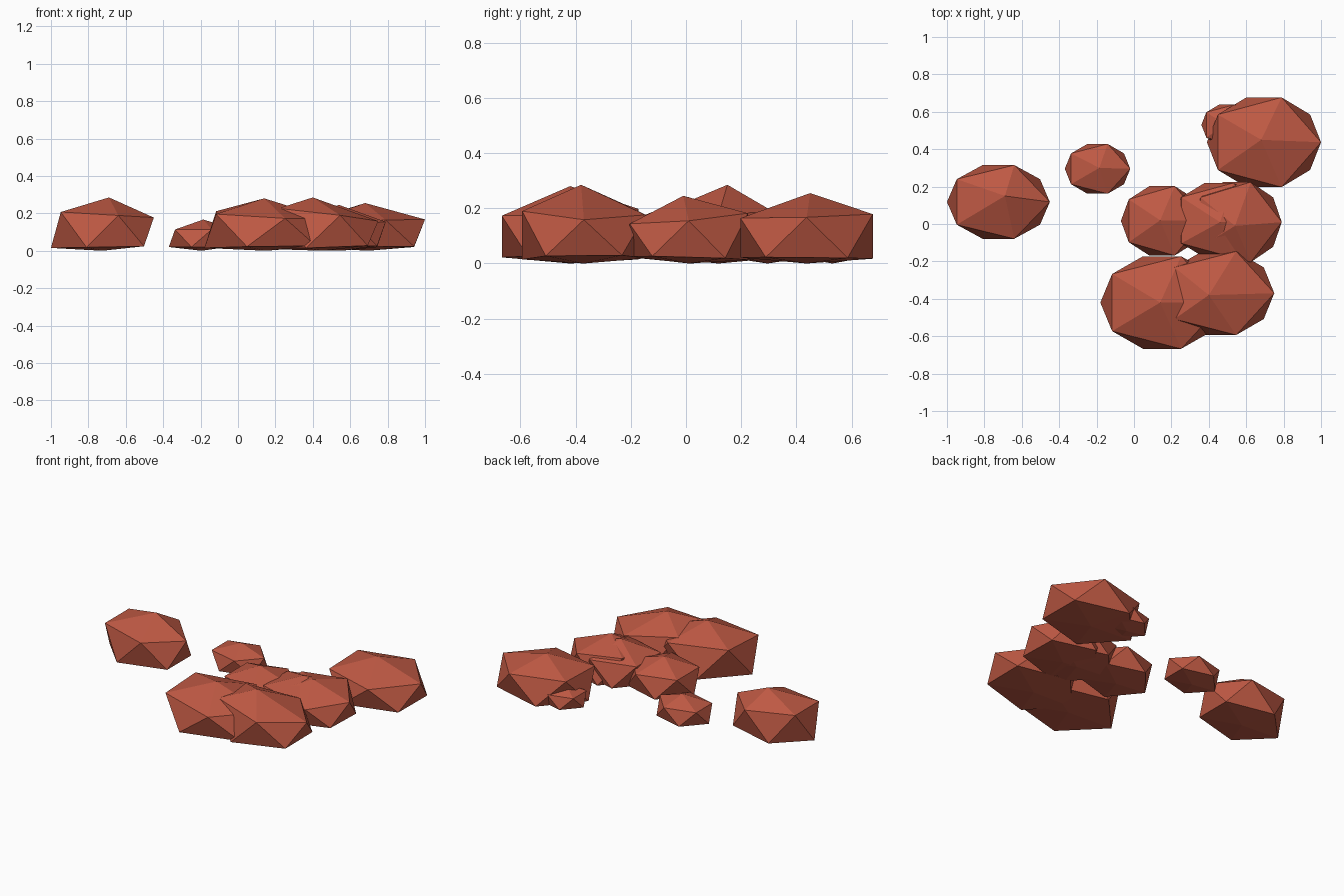
import bpy, bmesh, math

if "Cube" in bpy.data.objects:
    bpy.data.objects.remove(bpy.data.objects["Cube"])

clay = bpy.data.materials.new("red_clay")
clay.diffuse_color = (0.52, 0.10, 0.057, 1.0)
clay.use_nodes = True
clay.node_tree.nodes["Principled BSDF"].inputs["Base Color"].default_value = clay.diffuse_color


def rock(name, centre, radii, apex, tilt=(0.0, 0.0)):
    """Faceted rock: a squashed icosahedron with a flattened underside."""
    cx, cy = centre
    rx, ry = radii
    bm = bmesh.new()
    ring = []
    for i in range(10):                       # even = upper ring, odd = lower ring
        a = math.radians(36 * i)
        dx, dy = rx * math.cos(a), ry * math.sin(a)
        if i % 2 == 0:
            z = 0.68 * apex[2] + tilt[0] * dx + tilt[1] * dy
        else:
            z = max(0.0, 0.02 - 0.3 * (tilt[0] * dx + tilt[1] * dy))
        ring.append(bm.verts.new((cx + dx, cy + dy, z)))
    top = bm.verts.new(apex)
    base = bm.verts.new((cx, cy, 0.0))
    for i in range(10):
        j, k = (i + 1) % 10, (i + 2) % 10
        bm.faces.new((ring[i], ring[j], ring[k]))                     # side
        bm.faces.new((ring[i], ring[k], top if i % 2 == 0 else base))  # caps
    bmesh.ops.recalc_face_normals(bm, faces=bm.faces[:])
    mesh = bpy.data.meshes.new(name)
    bm.to_mesh(mesh)
    bm.free()
    mesh.materials.append(clay)
    bpy.context.collection.objects.link(bpy.data.objects.new(name, mesh))


# Loose rocks on the left
rock("left_rock", (-0.725, 0.118), (0.275, 0.207), (-0.69, 0.15, 0.285), (-0.06, 0.0))
rock("small_rock", (-0.195, 0.295), (0.175, 0.14), (-0.185, 0.30, 0.167))
# Middle cluster
rock("middle_left_rock", (0.15, 0.017), (0.22, 0.195), (0.14, 0.02, 0.215))
rock("middle_rock", (0.455, 0.02), (0.25, 0.21), (0.46, 0.01, 0.24))
rock("middle_right_rock", (0.55, 0.01), (0.24, 0.225), (0.54, -0.01, 0.245), (-0.05, 0.09))
# Front pair
rock("front_left_rock", (0.15, -0.42), (0.33, 0.26), (0.14, -0.42, 0.28), (-0.05, 0.05))
rock("front_right_rock", (0.455, -0.37), (0.295, 0.235), (0.40, -0.38, 0.285), (-0.12, -0.03))
# Back right pair
rock("back_right_rock", (0.695, 0.437), (0.305, 0.252), (0.68, 0.45, 0.255), (-0.02, 0.03))
rock("back_pebble", (0.50, 0.53), (0.14, 0.115), (0.49, 0.53, 0.14))
